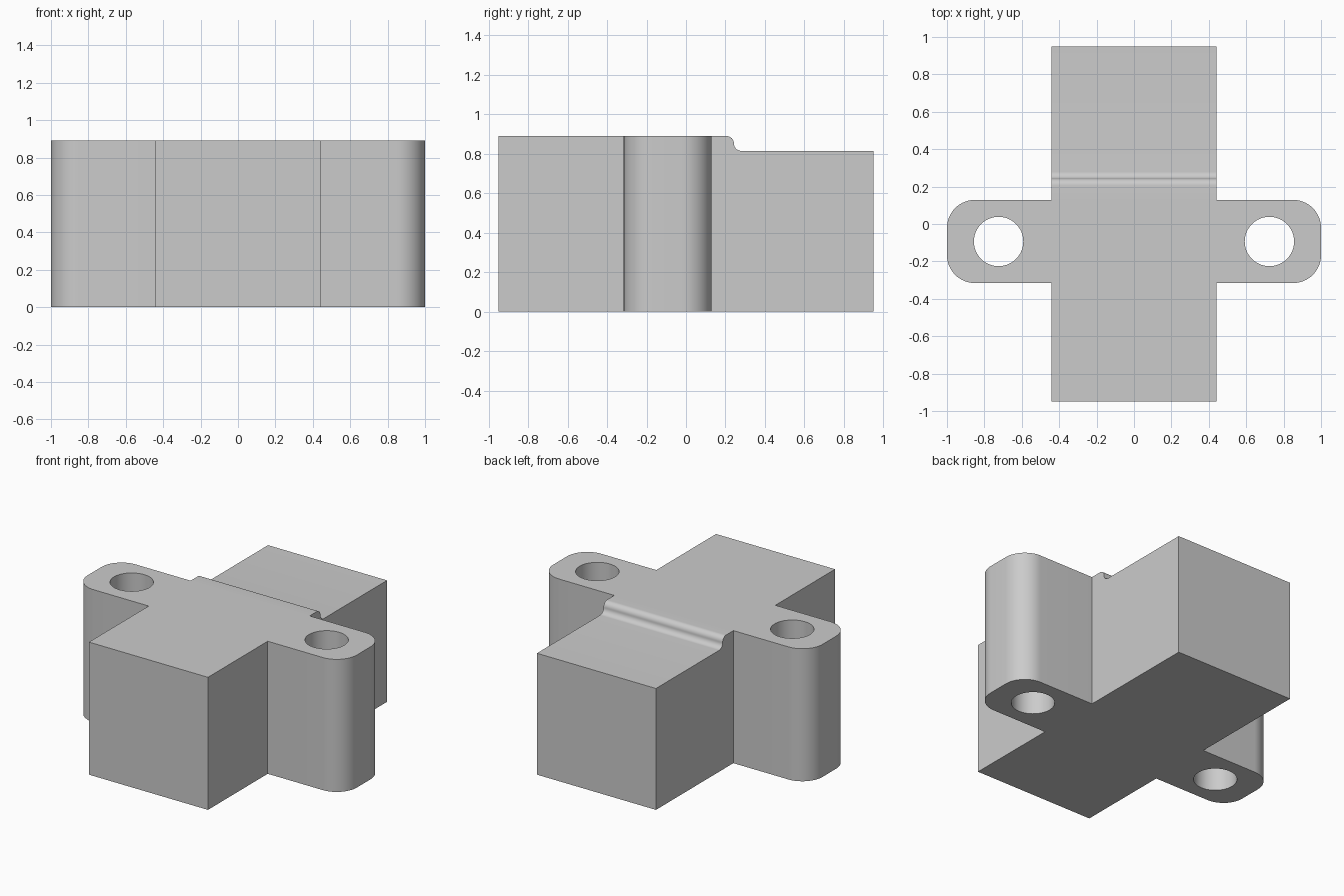
import bpy, bmesh
from math import sin, cos, pi, radians
from mathutils import Vector

if "Cube" in bpy.data.objects:
    bpy.data.objects.remove(bpy.data.objects["Cube"], do_unlink=True)

HEIGHT, STEP_Z = 0.89, 0.815
HALF_W, HALF_D = 0.442, 0.95
EAR_LOW, EAR_HIGH, EAR_R = -0.316, 0.129, 0.15
HOLE_X, HOLE_R = 0.724, 0.132
STEP_Y = 0.243
EAR_MID = (EAR_LOW + EAR_HIGH) / 2

grey = bpy.data.materials.new("plain grey")
grey.use_nodes = True
colour = (0.6, 0.6, 0.6, 1)
grey.diffuse_color = colour
grey.node_tree.nodes["Principled BSDF"].inputs["Base Color"].default_value = colour


def arc(cx, cy, r, start, end, steps=16):
    angles = [radians(start + (end - start) * i / steps) for i in range(steps + 1)]
    return [(cx + r * cos(a), cy + r * sin(a)) for a in angles]


def prism(name, points, extrusion):
    """Extrude a closed outline of 3D points into a solid."""
    bm = bmesh.new()
    face = bm.faces.new([bm.verts.new(p) for p in points])
    moved = bmesh.ops.extrude_face_region(bm, geom=[face])["geom"]
    bmesh.ops.translate(bm, vec=Vector(extrusion),
                        verts=[v for v in moved if isinstance(v, bmesh.types.BMVert)])
    bmesh.ops.recalc_face_normals(bm, faces=bm.faces)
    mesh = bpy.data.meshes.new(name)
    bm.to_mesh(mesh)
    bm.free()
    mesh.materials.append(grey)
    obj = bpy.data.objects.new(name, mesh)
    bpy.context.collection.objects.link(obj)
    return obj


# Cross-shaped block with rounded mounting ears
right = [(HALF_W, -HALF_D), (HALF_W, EAR_LOW)]
right += arc(1 - EAR_R, EAR_LOW + EAR_R, EAR_R, -90, 0)
right += arc(1 - EAR_R, EAR_HIGH - EAR_R, EAR_R, 0, 90)
right += [(HALF_W, EAR_HIGH), (HALF_W, HALF_D)]
outline = right + [(-x, y) for x, y in reversed(right)]
block = prism("mounting_block", [(x, y, 0) for x, y in outline], (0, 0, HEIGHT))

# Lowered rear top with a rounded lip and a fillet
r = (HEIGHT - STEP_Z) / 2
step = arc(STEP_Y - r, HEIGHT - r, r, 90, 0, 10)
step += arc(STEP_Y + r, STEP_Z + r, r, 180, 270, 10)[1:]
step += [(1.2, STEP_Z), (1.2, 1.1), (STEP_Y - r, 1.1)]
cutters = [prism("step_cutter", [(-0.6, y, z) for y, z in step], (1.2, 0, 0))]

# Bolt holes through the ears
for side, x in (("left", HOLE_X), ("right", -HOLE_X)):
    circle = arc(x, EAR_MID, HOLE_R, 0, 360, 64)[:-1]
    cutters.append(prism(side + "_hole_cutter", [(px, py, -0.2) for px, py in circle],
                         (0, 0, HEIGHT + 0.4)))

bpy.context.view_layer.objects.active = block
block.select_set(True)
for cutter in cutters:
    cutter.hide_render = True
    cut = block.modifiers.new(cutter.name, "BOOLEAN")
    cut.operation = "DIFFERENCE"
    cut.solver = "EXACT"
    cut.object = cutter
    bpy.ops.object.modifier_apply(modifier=cut.name)
    bpy.data.objects.remove(cutter, do_unlink=True)

bpy.ops.object.shade_smooth_by_angle(angle=radians(30))
